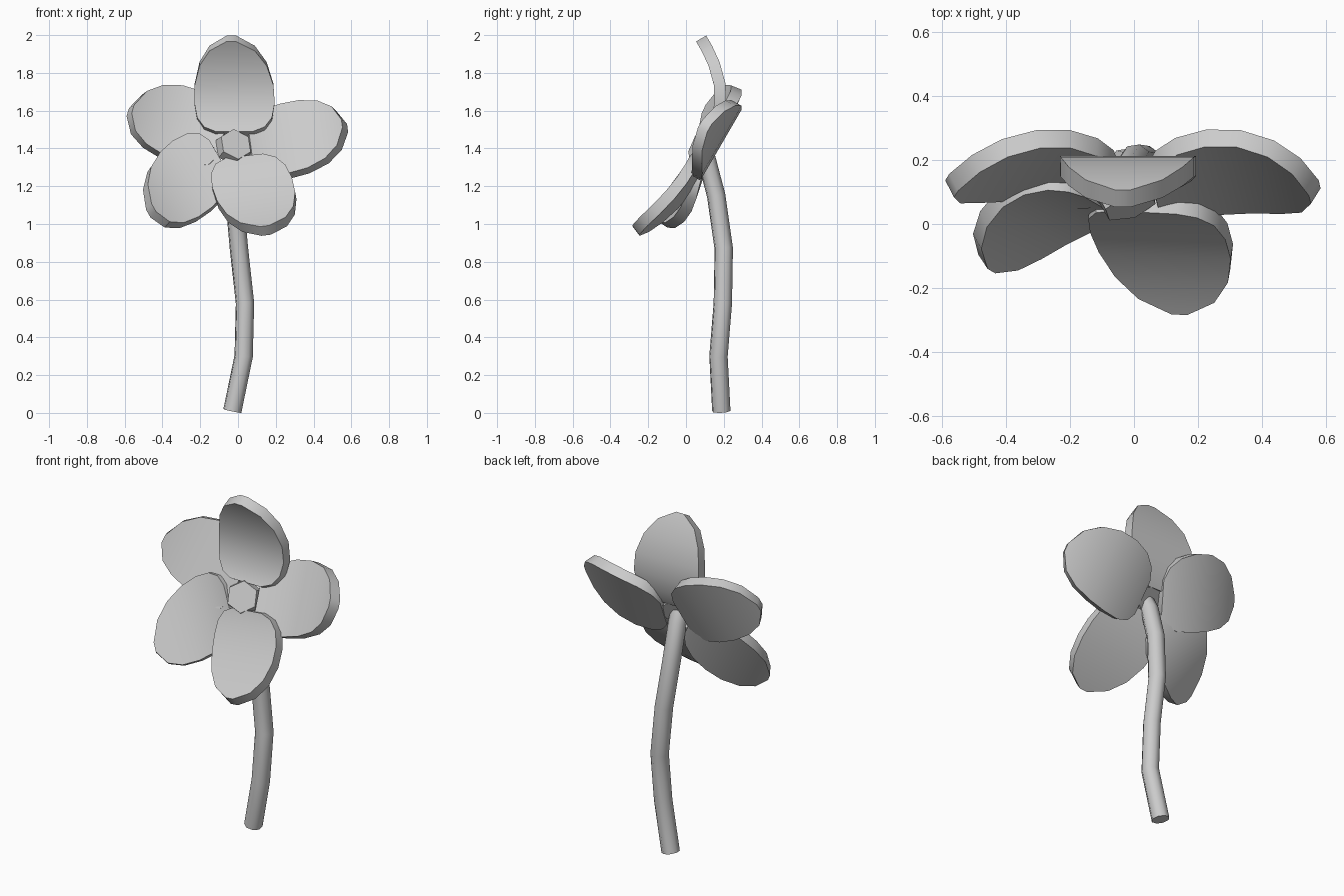
import bpy
import bmesh
from mathutils import Vector

if "Cube" in bpy.data.objects:
    bpy.data.objects.remove(bpy.data.objects["Cube"])

# One plain grey for the whole flower
grey = bpy.data.materials.new("plain_grey")
grey.use_nodes = True
colour = (0.6, 0.6, 0.6, 1)
grey.diffuse_color = colour
grey.node_tree.nodes["Principled BSDF"].inputs["Base Color"].default_value = colour


def finish(obj, angle=0.6):
    obj.data.materials.clear()
    obj.data.materials.append(grey)
    bpy.ops.object.select_all(action="DESELECT")
    obj.select_set(True)
    bpy.context.view_layer.objects.active = obj
    bpy.ops.object.shade_smooth_by_angle(angle=angle)


def add_mesh(name, bm):
    mesh = bpy.data.meshes.new(name)
    bm.to_mesh(mesh)
    bm.free()
    obj = bpy.data.objects.new(name, mesh)
    bpy.context.collection.objects.link(obj)
    return obj


# Petal outline: (position along the petal, half width)
OUTLINE = [(0, .1), (.06, .16), (.18, .198), (.36, .213),
           (.56, .208), (.76, .178), (.91, .12), (1, .025)]


def petal(name, base, mid, tip, across):
    """Egg-shaped slab bent along a curve through base, mid and tip."""
    base, mid, tip = Vector(base), Vector(mid), Vector(tip)
    across = Vector(across).normalized()
    handle = 2 * mid - (base + tip) / 2
    bm = bmesh.new()
    rows = []
    for t, half in OUTLINE:
        p = base * (1 - t) ** 2 + handle * 2 * t * (1 - t) + tip * t ** 2
        rows.append([bm.verts.new(p + across * half * s) for s in (-1, 1)])
    for a, b in zip(rows, rows[1:]):
        bm.faces.new((a[0], a[1], b[1], b[0]))
    obj = add_mesh(name, bm)
    solid = obj.modifiers.new("thickness", "SOLIDIFY")
    solid.thickness = 0.062
    solid.offset = 0
    bpy.context.view_layer.objects.active = obj
    bpy.ops.object.modifier_apply(modifier=solid.name)
    finish(obj)


petal("top_petal", (-.02, .125, 1.475), (-.02, .182, 1.71), (-.035, .08, 1.982), (1, 0, 0))
petal("left_petal", (.06, .11, 1.4), (.32, .165, 1.455), (.565, .1, 1.52), (-.12, .5, .86))
petal("right_petal", (-.08, .125, 1.43), (-.32, .183, 1.53), (-.57, .12, 1.6), (.25, .4, .87))
petal("lower_right_petal", (-.1, .085, 1.355), (-.295, .035, 1.215), (-.46, -.125, 1.07), (-.48, .28, .83))
petal("lower_left_petal", (.035, .065, 1.35), (.093, -.055, 1.15), (.145, -.265, .965), (.99, -.05, .12))

# Bent stem
curve = bpy.data.curves.new("stem", "CURVE")
curve.dimensions = "3D"
curve.bevel_depth = 0.05
curve.bevel_resolution = 2
curve.use_fill_caps = True
path = [(-.03, .187, .01), (.03, .172, .3), (.037, .195, .58), (.005, .2, .87),
        (-.02, .16, 1.15), (-.02, .11, 1.34), (-.015, .08, 1.4)]
spline = curve.splines.new("POLY")
spline.points.add(len(path) - 1)
for point, co in zip(spline.points, path):
    point.co = (*co, 1)
stem = bpy.data.objects.new("stem", curve)
bpy.context.collection.objects.link(stem)
bpy.ops.object.select_all(action="DESELECT")
stem.select_set(True)
bpy.context.view_layer.objects.active = stem
bpy.ops.object.convert(target="MESH")
finish(bpy.context.object, 0.9)

# Six-sided flower centre
normal = Vector((.3, -.85, .42))
bm = bmesh.new()
bmesh.ops.create_cone(bm, cap_ends=True, segments=6, radius1=.1, radius2=.088, depth=.06)
centre = add_mesh("flower_centre", bm)
centre.rotation_euler = normal.to_track_quat("Z", "Y").to_euler()
centre.location = (-.02, .08, 1.41)
finish(centre, 0.3)
